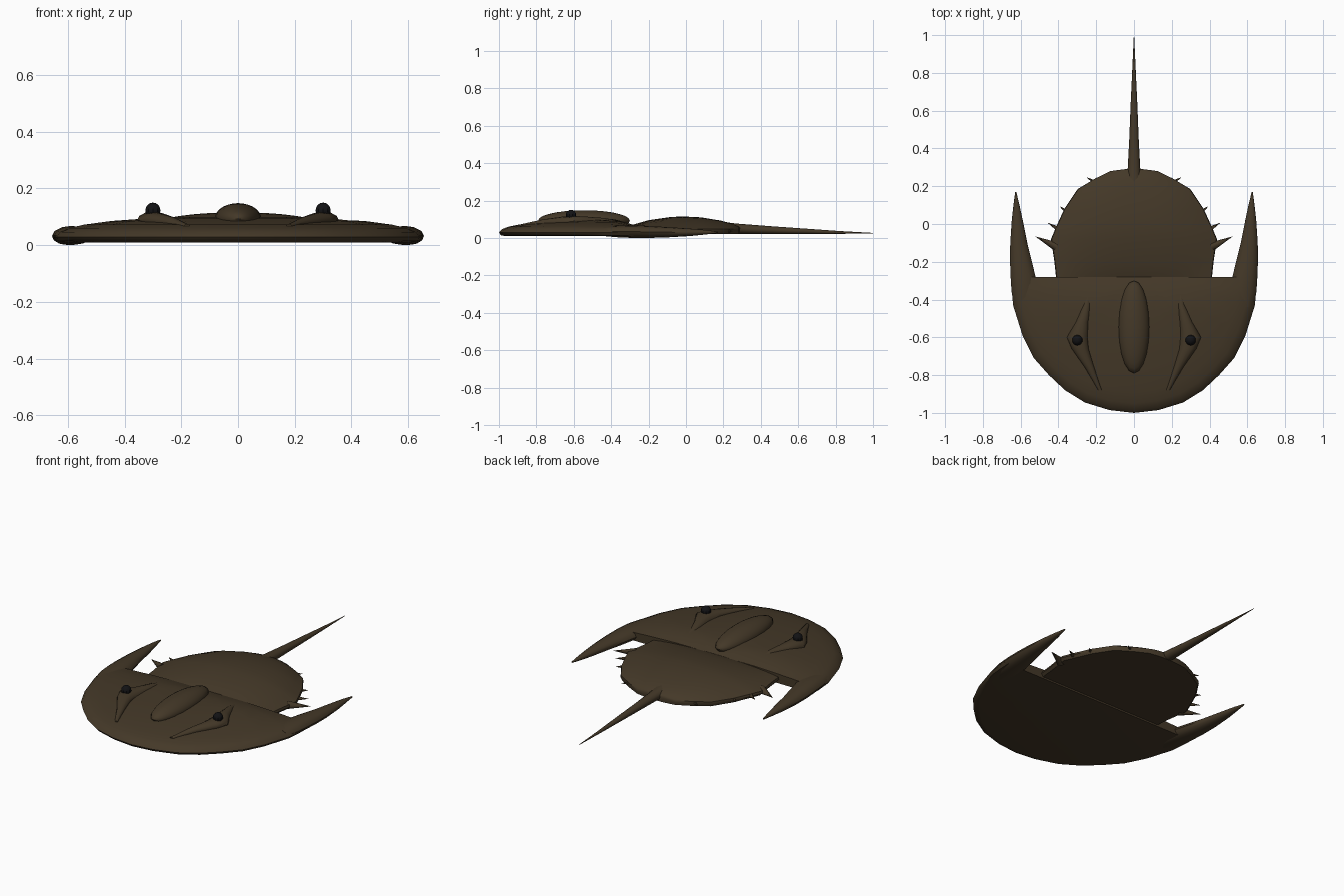
import bpy, bmesh, math
from mathutils import Vector

if "Cube" in bpy.data.objects:
    bpy.data.objects.remove(bpy.data.objects["Cube"])


def material(name, rgb):
    m = bpy.data.materials.new(name)
    m.use_nodes = True
    m.diffuse_color = (*rgb, 1)
    bsdf = m.node_tree.nodes["Principled BSDF"]
    bsdf.inputs["Base Color"].default_value = (*rgb, 1)
    bsdf.inputs["Roughness"].default_value = 0.7
    return m


SHELL = material("shell brown", (0.058, 0.040, 0.021))
EYE = material("eye black", (0.006, 0.006, 0.007))


def finish(name, bm, mat, angle=45):
    bmesh.ops.remove_doubles(bm, verts=bm.verts, dist=0.0003)
    rim = [e for e in bm.edges if e.is_boundary]
    if rim:
        bmesh.ops.holes_fill(bm, edges=rim, sides=0)
    bmesh.ops.recalc_face_normals(bm, faces=bm.faces)
    mesh = bpy.data.meshes.new(name)
    bm.to_mesh(mesh)
    bm.free()
    ob = bpy.data.objects.new(name, mesh)
    bpy.context.collection.objects.link(ob)
    mesh.materials.append(mat)
    bpy.ops.object.select_all(action="DESELECT")
    ob.select_set(True)
    bpy.context.view_layer.objects.active = ob
    bpy.ops.object.shade_smooth_by_angle(angle=math.radians(angle))
    return ob


def skin(name, rings, closed=True):
    """Join rows of points with quads and fill the open ends."""
    bm = bmesh.new()
    rows = [[bm.verts.new(p) for p in r] for r in rings]
    n = len(rows[0])
    for a, b in zip(rows, rows[1:]):
        for i in range(n if closed else n - 1):
            j = (i + 1) % n
            bm.faces.new((a[i], a[j], b[j], b[i]))
    return finish(name, bm, SHELL)


def oval(y, cx, hw, zb, zt, n=12):
    """Upright oval section facing along y."""
    turn = [2 * math.pi * i / n for i in range(n)]
    return [(cx + hw * math.cos(a), y, (zb + zt) / 2 + (zt - zb) / 2 * math.sin(a))
            for a in turn]


# Front shell: half-round outline shrunk towards the middle of its rear edge
REAR = -0.28
half = [(0.65, REAR), (0.648, -0.34), (0.64, -0.43), (0.59, -0.59), (0.53, -0.71),
        (0.45, -0.80), (0.365, -0.88), (0.26, -0.945), (0.13, -0.985)]
outline = half + [(0, -1.0)] + [(-x, y) for x, y in reversed(half)]
profile = [(0, 0.1), (0.12, 0.1), (0.25, 0.1), (0.4, 0.099), (0.55, 0.094),
           (0.7, 0.085), (0.85, 0.072), (0.93, 0.06), (0.98, 0.046), (1, 0.028),
           (0.985, 0.014), (0.95, 0.01), (0, 0.01)]
rings = []
for k, (s, z) in enumerate(profile):
    row = []
    for x, y in outline:
        py = REAR + (y - REAR) * s
        drop = max(0, (py + 0.38) / 0.1) * 0.03 * (1 - s ** 4) if z > 0.05 else 0
        row.append((x * s, py, z - drop))
    rings.append(row)
skin("front_shell", rings, closed=False)

# Rear shell: domed sections with a thin rim
sections = [(-0.31, 0.40, 0.06), (-0.27, 0.41, 0.075), (-0.2, 0.417, 0.095),
            (-0.08, 0.435, 0.112), (-0.02, 0.41, 0.115), (0.08, 0.365, 0.11),
            (0.185, 0.295, 0.093), (0.24, 0.205, 0.078), (0.28, 0.125, 0.062),
            (0.29, 0.05, 0.055)]
rings = []
for y, w, top in sections:
    steps = [i / 8 for i in range(-8, 9)]
    row = [(w * u, y, 0.047 + (top - 0.047) * (1 - abs(u) ** 2.5)) for u in steps]
    row += [(w * 1.01, y, 0.034), (w * 0.98, y, 0.02),
            (-w * 0.98, y, 0.02), (-w * 1.01, y, 0.034)]
    rings.append(row)
skin("rear_shell", rings)

# Tail spike
skin("tail_spike", [oval(*s) for s in (
    (0.2, 0, 0.045, 0.022, 0.085), (0.28, 0, 0.034, 0.02, 0.076),
    (0.45, 0, 0.025, 0.02, 0.063), (0.65, 0, 0.017, 0.021, 0.049),
    (0.82, 0, 0.009, 0.022, 0.037), (1.0, 0, 0.0008, 0.024, 0.027))])

# Central ridge
bm = bmesh.new()
bmesh.ops.create_uvsphere(bm, u_segments=20, v_segments=14, radius=1)
bmesh.ops.scale(bm, vec=(0.082, 0.245, 0.055), verts=bm.verts)
bmesh.ops.translate(bm, vec=(0, -0.545, 0.093), verts=bm.verts)
finish("central_ridge", bm, SHELL)

horn = [(-0.44, 0.57, 0.06, 0.01, 0.06), (-0.36, 0.578, 0.07, 0.003, 0.066),
        (-0.28, 0.587, 0.066, 0, 0.068), (-0.2, 0.598, 0.058, 0, 0.064),
        (-0.1, 0.61, 0.045, 0.003, 0.058), (0.02, 0.618, 0.029, 0.01, 0.05),
        (0.1, 0.622, 0.016, 0.018, 0.043), (0.17, 0.626, 0.003, 0.026, 0.034)]
eye_ridge = [(-0.88, 0.18, 0.01, 0.06, 0.074), (-0.76, 0.235, 0.025, 0.06, 0.1),
             (-0.66, 0.285, 0.045, 0.06, 0.114), (-0.6, 0.3, 0.055, 0.06, 0.118),
             (-0.52, 0.275, 0.035, 0.06, 0.113), (-0.43, 0.25, 0.022, 0.06, 0.106),
             (-0.36, 0.243, 0.01, 0.06, 0.09)]
spines = [((0.41, -0.12), (0.52, -0.067), 0.024), ((0.395, -0.03), (0.456, 0.006), 0.014),
          ((0.355, 0.065), (0.392, 0.092), 0.012), ((0.19, 0.21), (0.25, 0.247), 0.014)]

for side, sign in (("left", 1), ("right", -1)):
    # Swept-back corner horn and the ridge carrying the eye
    for part, secs in (("horn", horn), ("eye_ridge", eye_ridge)):
        skin(f"{side}_{part}", [oval(y, sign * cx, *rest) for y, cx, *rest in secs])

    # Eye
    bm = bmesh.new()
    bmesh.ops.create_uvsphere(bm, u_segments=10, v_segments=8, radius=0.028)
    bmesh.ops.translate(bm, vec=(sign * 0.3, -0.615, 0.122), verts=bm.verts)
    finish(f"{side}_eye", bm, EYE, 30)

    # Spines along the rear shell's rim
    for i, (a, b, r) in enumerate(spines):
        start = Vector((sign * a[0], a[1], 0.036))
        end = Vector((sign * b[0], b[1], 0.036))
        bm = bmesh.new()
        bmesh.ops.create_cone(bm, cap_ends=True, segments=8, radius1=r, radius2=0.0006,
                              depth=(end - start).length)
        turn = (end - start).to_track_quat("Z", "Y").to_matrix()
        bmesh.ops.rotate(bm, cent=(0, 0, 0), matrix=turn, verts=bm.verts)
        bmesh.ops.translate(bm, vec=(start + end) / 2, verts=bm.verts)
        finish(f"{side}_spine_{i + 1}", bm, SHELL)
